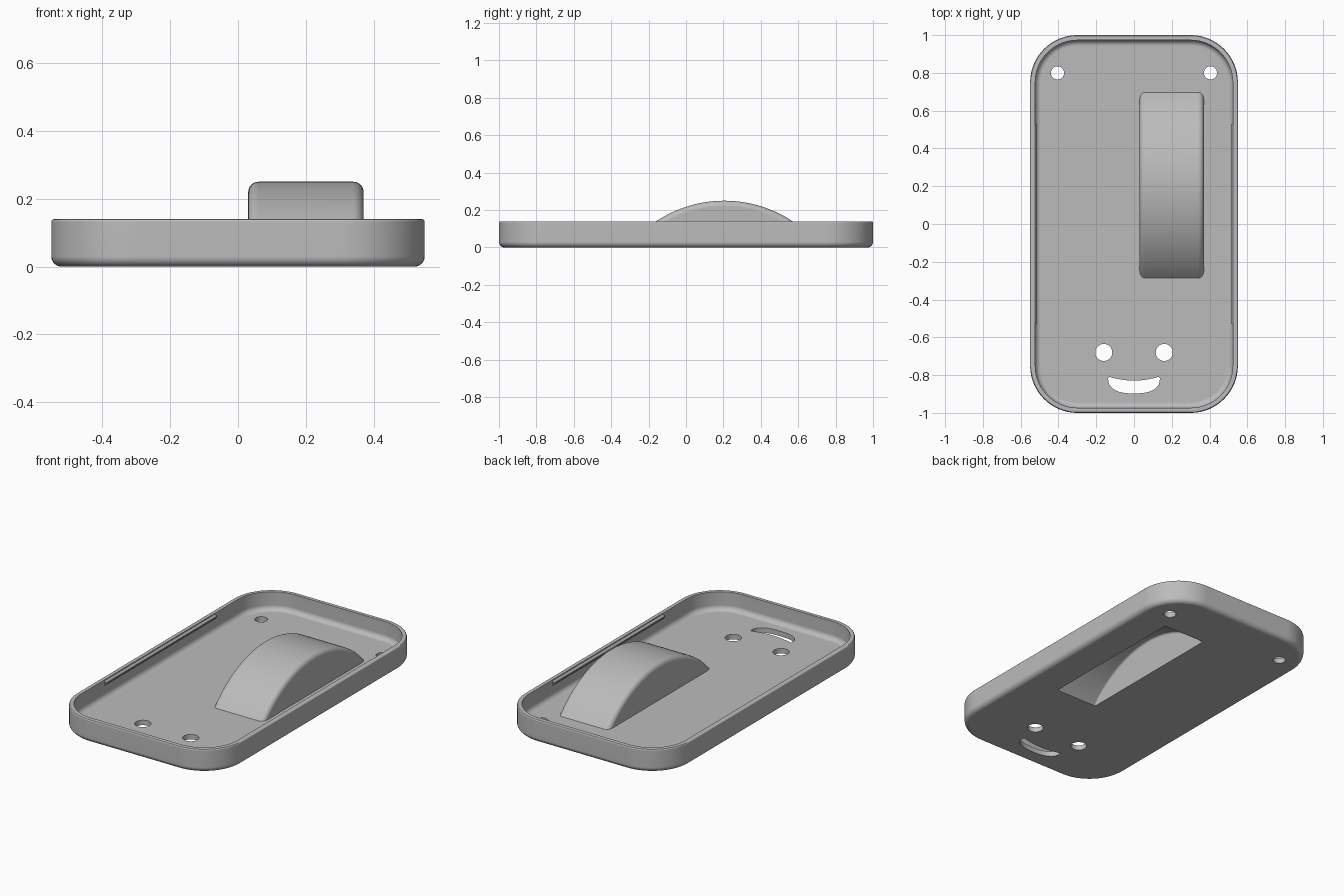
import bpy, bmesh, math

cube = bpy.data.objects.get("Cube")
if cube:
    bpy.data.objects.remove(cube, do_unlink=True)

grey = bpy.data.materials.new("plain grey")
grey.use_nodes = True
COLOUR = (0.5, 0.5, 0.5, 1)
grey.diffuse_color = COLOUR
grey.node_tree.nodes["Principled BSDF"].inputs["Base Color"].default_value = COLOUR

HALF_X, HALF_Y, HEIGHT, FLOOR, CORNER = 0.55, 1.0, 0.14, 0.03, 0.25


def loft(name, rings):
    """Skin a list of equal-length closed rings and cap both ends."""
    bm = bmesh.new()
    loops = [[bm.verts.new(p) for p in ring] for ring in rings]
    for a, b in zip(loops, loops[1:]):
        for i in range(len(a)):
            j = (i + 1) % len(a)
            bm.faces.new((a[i], a[j], b[j], b[i]))
    bm.faces.new(loops[0])
    bm.faces.new(loops[-1])
    bmesh.ops.recalc_face_normals(bm, faces=bm.faces)
    mesh = bpy.data.meshes.new(name)
    bm.to_mesh(mesh)
    bm.free()
    obj = bpy.data.objects.new(name, mesh)
    bpy.context.collection.objects.link(obj)
    mesh.materials.append(grey)
    return obj


def rounded_ring(inset, z, steps=16):
    r = CORNER - inset
    ring = []
    for k, (sx, sy) in enumerate(((1, 1), (-1, 1), (-1, -1), (1, -1))):
        for i in range(steps + 1):
            a = (k + i / steps) * math.pi / 2
            ring.append((sx * (HALF_X - CORNER) + r * math.cos(a),
                         sy * (HALF_Y - CORNER) + r * math.sin(a), z))
    return ring


def fillet(cu, cz, r, start, end, steps=6):
    angles = [math.radians(start + (end - start) * i / steps) for i in range(steps + 1)]
    return [(cu + r * math.cos(a), cz + r * math.sin(a)) for a in angles]


def arch(name, x0, x1, radius, round_r, base, steps=48):
    """Circular arch along y with rounded long edges."""
    cy, cz = 0.205, -0.41
    stations = (fillet(x0 + round_r, radius - round_r, round_r, 180, 90)
                + fillet(x1 - round_r, radius - round_r, round_r, 90, 0))
    rings = []
    for x, r in stations:
        top = math.acos((base - cz) / r)
        rings.append([(x, cy + r * math.sin(t), cz + r * math.cos(t))
                      for t in (top * (2 * i / steps - 1) for i in range(steps + 1))])
    return loft(name, rings)


def prism(name, outline, z0, z1):
    return loft(name, [[(x, y, z) for x, y in outline] for z in (z0, z1)])


def combine(target, tool, operation):
    mod = target.modifiers.new(tool.name, "BOOLEAN")
    mod.operation, mod.solver, mod.object = operation, "EXACT", tool
    bpy.context.view_layer.update()
    result = bpy.data.meshes.new_from_object(
        target.evaluated_get(bpy.context.evaluated_depsgraph_get()))
    target.modifiers.clear()
    target.data = result
    bpy.data.objects.remove(tool, do_unlink=True)


def smooth(obj):
    bpy.ops.object.select_all(action="DESELECT")
    obj.select_set(True)
    bpy.context.view_layer.objects.active = obj
    bpy.ops.object.shade_smooth_by_angle(angle=math.radians(30))
    mod = obj.modifiers.new("weighted normals", "WEIGHTED_NORMAL")
    mod.keep_sharp = True


# Tray: rounded bottom edge, thin rim, rounded inner floor edge
WALL = 0.027
profile = (fillet(0.03, 0.03, 0.03, 270, 180)
           + fillet(0.008, HEIGHT - 0.008, 0.008, 180, 90, 3)
           + [(WALL, HEIGHT)]
           + fillet(WALL + 0.03, FLOOR + 0.03, 0.03, 180, 270))
tray = loft("tray", [rounded_ring(u, z) for u, z in profile])

# Hollow arched cover
combine(tray, arch("cover", 0.03, 0.37, 0.66, 0.03, 0.01), "UNION")
combine(tray, arch("cover_hollow", 0.06, 0.34, 0.628, 0.012, -0.02), "DIFFERENCE")

# Round holes: two at the back corners, two eyes at the front
for x, y, r in ((0.405, 0.8, 0.035), (0.16, -0.68, 0.045)):
    for side in (-1, 1):
        circle = [(side * x + r * math.cos(i * math.tau / 32),
                   y + r * math.sin(i * math.tau / 32)) for i in range(32)]
        combine(tray, prism("hole", circle, -0.05, 0.08), "DIFFERENCE")

# Smiling mouth slot
N, W = 20, 0.137
lower = []
for i in range(N + 1):
    a = math.pi * i / N
    c, s = math.cos(a), math.sin(a)
    lower.append((math.copysign(abs(c) ** 0.8, c) * W, -0.816 - 0.081 * abs(s) ** 0.8))
upper = [(x, -0.807 - 0.022 * (1 - (x / W) ** 2))
         for x in (W * 0.94 * (2 * i / N - 1) for i in range(N + 1))]
combine(tray, prism("mouth", lower + upper, -0.05, 0.08), "DIFFERENCE")
smooth(tray)

# Snap ridges along the inside of both long walls
for side, label in ((1, "left"), (-1, "right")):
    section = [(0.535, 0.105), (0.523, 0.105), (0.513, 0.117), (0.513, 0.123),
               (0.523, 0.135), (0.535, 0.135)]
    loft(label + "_snap_ridge",
         [[(side * x, y, z) for x, z in section] for y in (-0.53, 0.53)])
